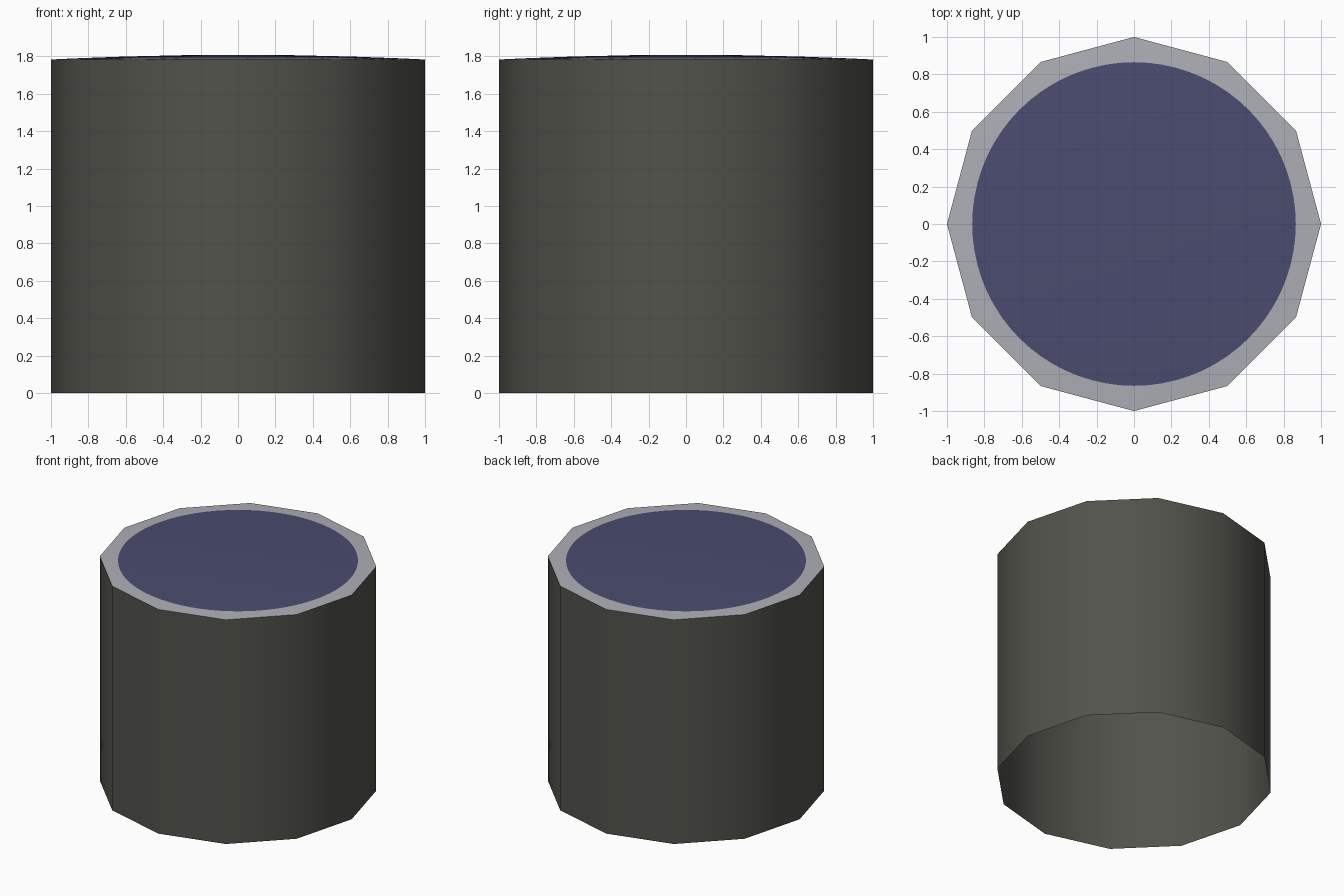
import bpy, bmesh, math

if "Cube" in bpy.data.objects:
    bpy.data.objects.remove(bpy.data.objects["Cube"])

SIDES, SUB = 12, 6
RIM_Z, PEAK = 1.783, 0.025
DISC_R = 0.865


def material(name, rgb):
    m = bpy.data.materials.new(name)
    m.diffuse_color = (*rgb, 1)
    m.use_nodes = True
    m.node_tree.nodes["Principled BSDF"].inputs["Base Color"].default_value = m.diffuse_color
    return m


def finish(bm, name, mats):
    me = bpy.data.meshes.new(name)
    bm.normal_update()
    bm.to_mesh(me)
    bm.free()
    for m in mats:
        me.materials.append(m)
    ob = bpy.data.objects.new(name, me)
    bpy.context.collection.objects.link(ob)


def corner(i):
    a = 2 * math.pi * i / SIDES
    return math.cos(a), math.sin(a)


dark = material("dark grey wall", (0.085, 0.085, 0.072))
pale = material("pale grey rim", (0.42, 0.43, 0.47))
blue = material("slate blue disc", (0.068, 0.072, 0.16))

# Open-bottomed twelve-sided wall, smooth shaded
bm = bmesh.new()
low = [bm.verts.new((*corner(i), 0)) for i in range(SIDES)]
high = [bm.verts.new((*corner(i), RIM_Z)) for i in range(SIDES)]
for i in range(SIDES):
    j = (i + 1) % SIDES
    bm.faces.new((low[i], low[j], high[j], high[i])).smooth = True
finish(bm, "drum_wall", [dark])

# Slightly domed lid: pale twelve-sided rim around a round blue disc
bm = bmesh.new()
n = SIDES * SUB
outer = []
for k in range(n):
    (x0, y0), (x1, y1) = corner(k // SUB), corner(k // SUB + 1)
    t = (k % SUB) / SUB
    outer.append(bm.verts.new((x0 + (x1 - x0) * t, y0 + (y1 - y0) * t, RIM_Z)))
rings = [outer]
for r in (DISC_R, 0.6, 0.3):
    z = RIM_Z + PEAK * (1 - r * r)
    rings.append([bm.verts.new((r * math.cos(2 * math.pi * k / n),
                                r * math.sin(2 * math.pi * k / n), z)) for k in range(n)])
centre = bm.verts.new((0, 0, RIM_Z + PEAK))
for level, (a, b) in enumerate(zip(rings, rings[1:])):
    for k in range(n):
        j = (k + 1) % n
        f = bm.faces.new((a[k], a[j], b[j], b[k]))
        f.material_index = 0 if level == 0 else 1
        f.smooth = True
for k in range(n):
    f = bm.faces.new((rings[-1][k], rings[-1][(k + 1) % n], centre))
    f.material_index = 1
    f.smooth = True
finish(bm, "domed_lid", [pale, blue])
